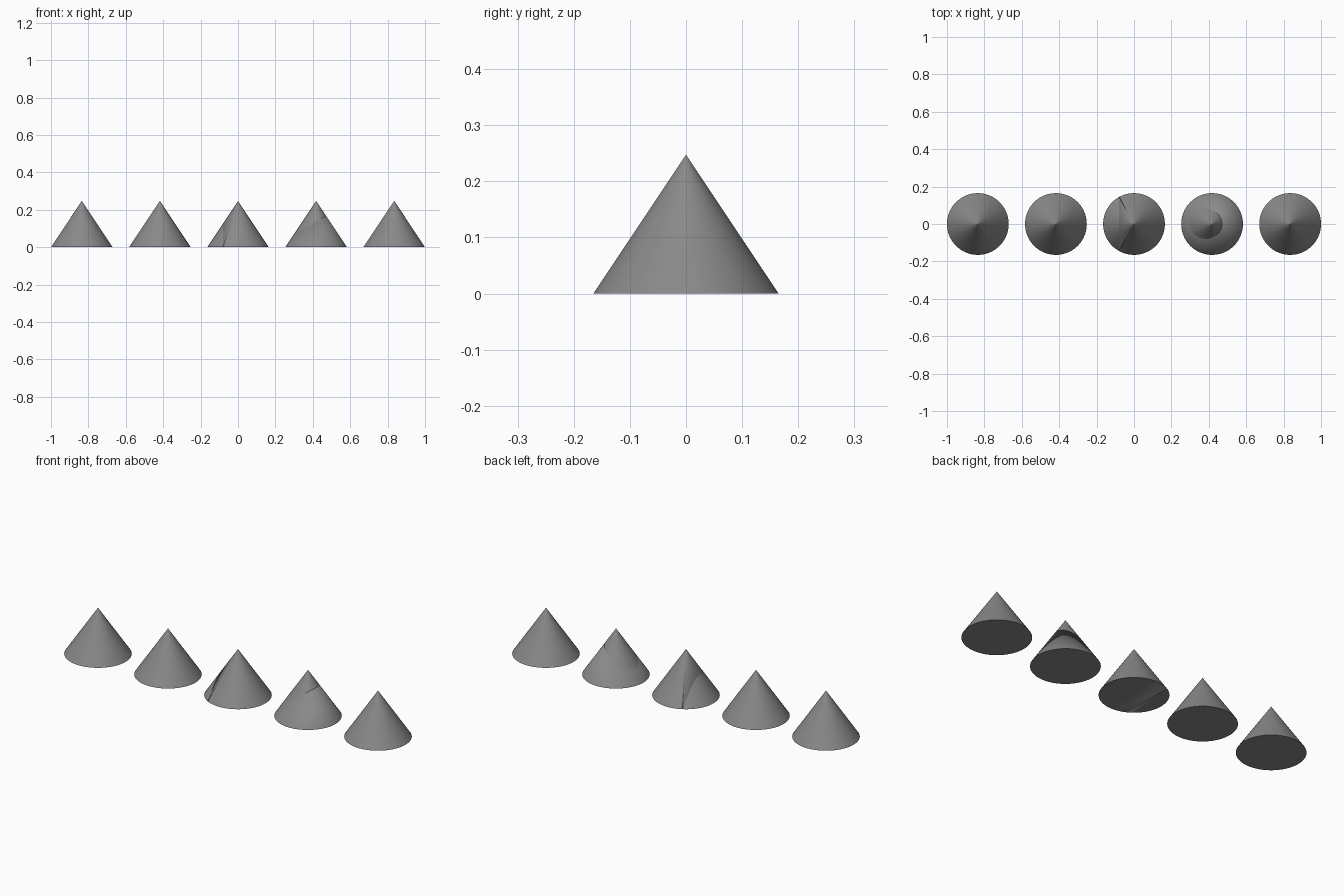
import bpy, bmesh, math
from mathutils import Vector

if "Cube" in bpy.data.objects:
    bpy.data.objects.remove(bpy.data.objects["Cube"])

R, H, STEP = 0.165, 0.247, 0.4175

grey = bpy.data.materials.new("dark_grey")
grey.diffuse_color = (0.25, 0.25, 0.25, 1)
grey.use_nodes = True
grey.node_tree.nodes["Principled BSDF"].inputs["Base Color"].default_value = grey.diffuse_color


def cone_piece(name, x, co=None, no=None, keep_upper=True):
    """Solid cone, optionally sliced by a plane and capped."""
    bm = bmesh.new()
    # minute tip ring keeps the shading crisp right up to the point
    bmesh.ops.create_cone(bm, cap_ends=True, segments=96, radius1=R, radius2=0.0004, depth=H)
    bmesh.ops.translate(bm, verts=bm.verts, vec=(0, 0, H / 2))
    if no:
        bmesh.ops.bisect_plane(
            bm, geom=bm.verts[:] + bm.edges[:] + bm.faces[:], dist=1e-6,
            plane_co=Vector(co), plane_no=Vector(no),
            clear_inner=keep_upper, clear_outer=not keep_upper)
        edges = [e for e in bm.edges if e.is_boundary]
        bmesh.ops.contextual_create(bm, geom=edges)
    bmesh.ops.recalc_face_normals(bm, faces=bm.faces)
    for e in bm.edges:
        if all(v.co.z > H - 1e-5 for v in e.verts):
            e.smooth = False
    me = bpy.data.meshes.new(name)
    bm.to_mesh(me)
    bm.free()
    me.materials.append(grey)
    ob = bpy.data.objects.new(name, me)
    ob.location.x = x
    bpy.context.collection.objects.link(ob)
    bpy.ops.object.select_all(action='DESELECT')
    ob.select_set(True)
    bpy.context.view_layer.objects.active = ob
    bpy.ops.object.shade_smooth_by_angle(angle=math.radians(90), keep_sharp_edges=True)


# whole cones
for i, label in ((-2, "outer_left"), (-1, "inner_left"), (2, "outer_right")):
    cone_piece(f"cone_{label}", i * STEP)

# middle cone: split by an upright plane (hyperbolic seam)
for up, label in ((True, "body"), (False, "side_slice")):
    cone_piece(f"middle_cone_{label}", 0, (-0.08, 0, 0), (1, 0, 0), up)

# inner right cone: split by a tilted plane (elliptical seam)
for up, label in ((True, "tip"), (False, "base")):
    cone_piece(f"inner_right_cone_{label}", STEP, (0.053, 0, 0.168), (-0.5, 0, 0.86), up)
